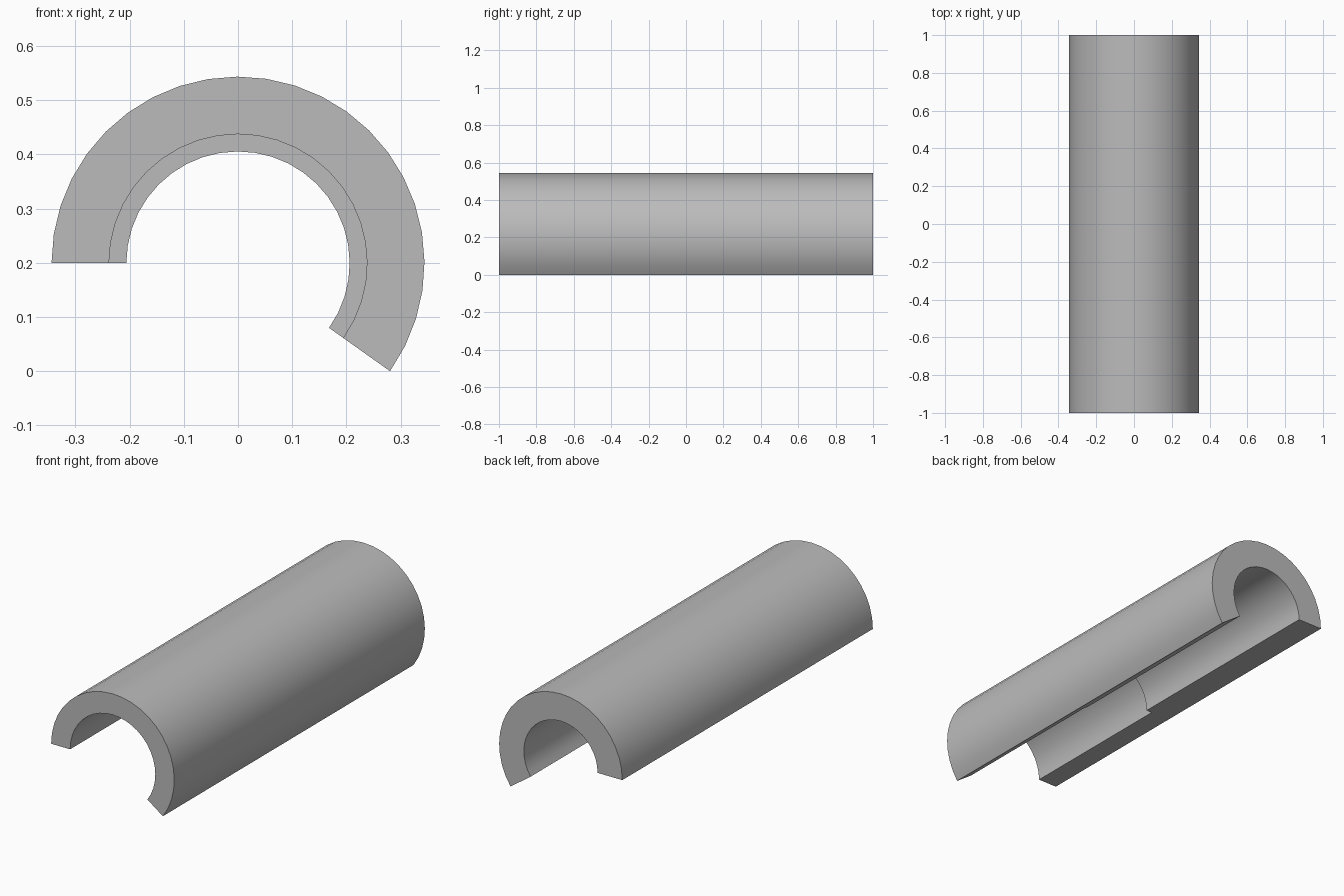
import bpy, bmesh
from math import cos, sin, radians

cube = bpy.data.objects.get("Cube")
if cube:
    bpy.data.objects.remove(cube, do_unlink=True)

OUTER, WIDE_BORE, NARROW_BORE = 0.344, 0.238, 0.206
AXIS_Z = 0.1993
START, END, STEPS = 180, -35.4, 24
FRONT, SHOULDER, BACK = -1, -0.15, 1

grey = bpy.data.materials.new("plain grey")
colour = (0.5, 0.5, 0.5, 1)
grey.diffuse_color = colour
grey.use_nodes = True
grey.node_tree.nodes["Principled BSDF"].inputs["Base Color"].default_value = colour

# Wall section as (radius, y): wide bore in front, narrow bore behind the shoulder.
# The outer wall also has a point at the shoulder, so each cut end is two quads.
section = [(OUTER, FRONT), (OUTER, BACK), (NARROW_BORE, BACK),
           (NARROW_BORE, SHOULDER), (WIDE_BORE, SHOULDER), (WIDE_BORE, FRONT)]

# Sweep the section around the long axis
bm = bmesh.new()
rings = []
for i in range(STEPS + 1):
    a = radians(START + (END - START) * i / STEPS)
    rings.append([bm.verts.new((r * cos(a), y, AXIS_Z + r * sin(a))) for r, y in section])
count = len(section)
for a, b in zip(rings, rings[1:]):
    for j in range(count):
        k = (j + 1) % count
        bm.faces.new((a[j], a[k], b[k], b[j]))

# Close the two lengthwise cut ends
bm.faces.new(rings[0])
bm.faces.new(rings[-1])
bmesh.ops.recalc_face_normals(bm, faces=bm.faces)

mesh = bpy.data.meshes.new("split_sleeve")
bm.to_mesh(mesh)
bm.free()
mesh.materials.append(grey)
sleeve = bpy.data.objects.new("split_sleeve", mesh)
bpy.context.collection.objects.link(sleeve)

# Smooth the curved walls and keep the rims sharp
bpy.ops.object.select_all(action='DESELECT')
sleeve.select_set(True)
bpy.context.view_layer.objects.active = sleeve
bpy.ops.object.shade_smooth_by_angle(angle=radians(30))
